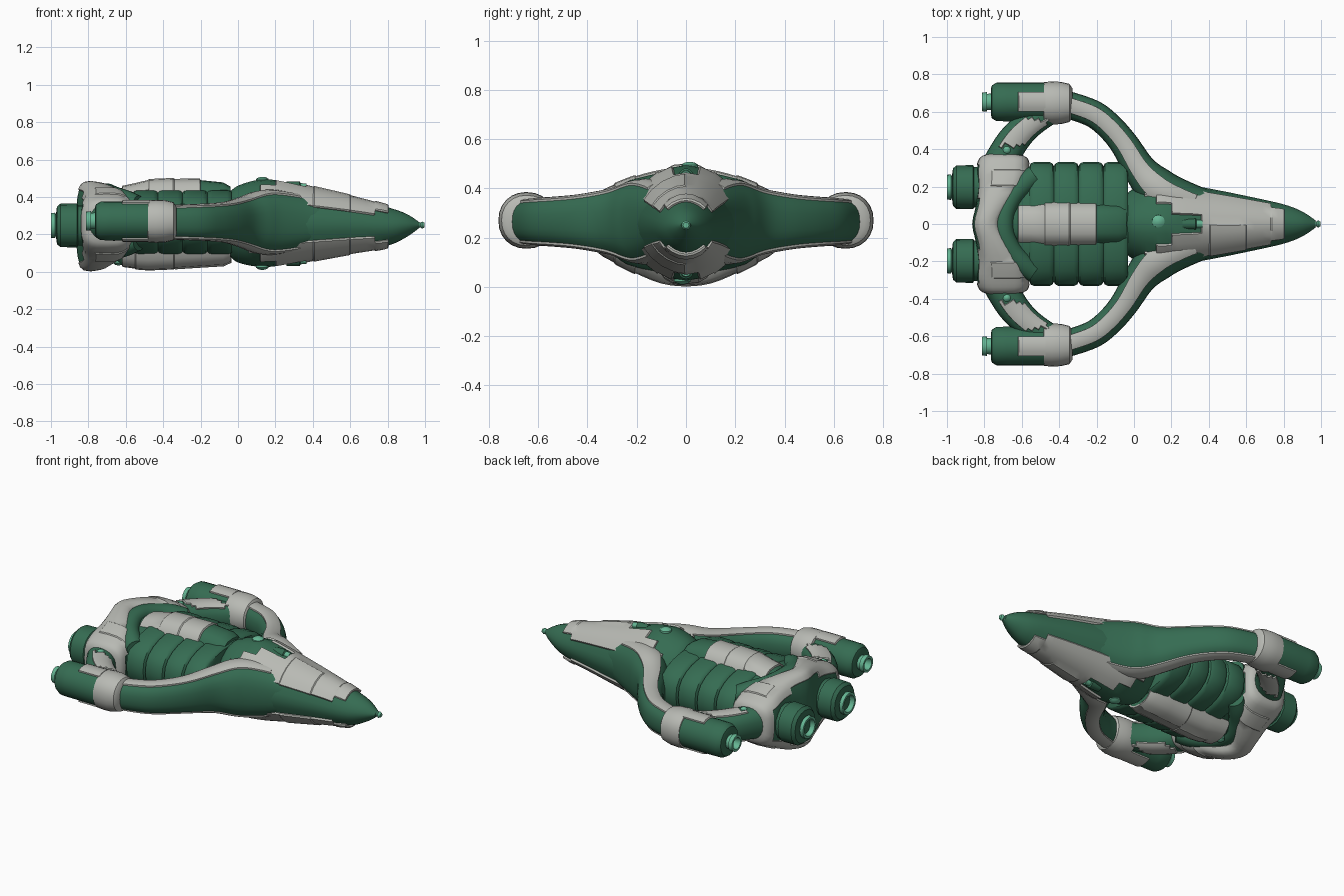
import bpy, bmesh, math
from mathutils import Vector

if "Cube" in bpy.data.objects:
    bpy.data.objects.remove(bpy.data.objects["Cube"])


def material(name, rgb):
    m = bpy.data.materials.new(name)
    m.diffuse_color = (*rgb, 1)
    m.use_nodes = True
    m.node_tree.nodes["Principled BSDF"].inputs["Base Color"].default_value = m.diffuse_color
    return m


MATS = [material("hull_green", (0.036, 0.150, 0.085)),
        material("armour_grey", (0.48, 0.49, 0.455)),
        material("glow_green", (0.13, 0.46, 0.29))]
GREEN, GREY, GLOW = 0, 1, 2
ZC = 0.265


def smooth_path(pts, k):
    """Catmull-Rom interpolation of tuples, k steps per span."""
    out = []
    for i in range(len(pts) - 1):
        a, b = pts[max(i - 1, 0)], pts[i]
        c, d = pts[i + 1], pts[min(i + 2, len(pts) - 1)]
        for j in range(k):
            t = j / k
            out.append(tuple(0.5 * (2 * q + (r - p) * t + (2 * p - 5 * q + 4 * r - s) * t * t
                                    + (3 * q - p - 3 * r + s) * t ** 3)
                             for p, q, r, s in zip(a, b, c, d)))
    return out + [pts[-1]]


def section(c, u, hw, hh, p=1.0, n=24):
    """Superellipse ring around c, spanned by horizontal u and z."""
    def f(v):
        return math.copysign(abs(v) ** p, v) if abs(v) > 1e-6 else 0
    pts = []
    for i in range(n):
        a = 2 * math.pi * i / n
        pts.append(Vector(c) + Vector(u) * hw * f(math.cos(a)) + Vector((0, 0, hh * f(math.sin(a)))))
    return pts


def loft(name, rings, rule=GREEN, raise_by=0.0, panels=(), angle=35):
    """Skin the rings; rule(centre, normal, row) picks colours, grey is raised as plating."""
    bm = bmesh.new()
    vs = [[bm.verts.new(p) for p in r] for r in rings]
    n = len(vs[0])
    rows = {}
    for a, b in zip(vs, vs[1:]):
        for i in range(n):
            rows[bm.faces.new((a[i], a[(i + 1) % n], b[(i + 1) % n], b[i]))] = i
    for cap in (vs[0], vs[-1]):
        rows[bm.faces.new(cap)] = -1
    bmesh.ops.recalc_face_normals(bm, faces=bm.faces)
    bm.normal_update()
    for f, i in rows.items():
        f.material_index = rule(f.calc_center_median(), f.normal, i) if callable(rule) else rule
    if raise_by:
        grey = [f for f in bm.faces if f.material_index == GREY]
        bmesh.ops.inset_region(bm, faces=grey, thickness=0.004, depth=raise_by)
        for test in panels:
            sel = [f for f in bm.faces if f.material_index == GREY and test(f.calc_center_median())]
            if sel:
                bmesh.ops.inset_region(bm, faces=sel, thickness=0.006, depth=0.005)
    me = bpy.data.meshes.new(name)
    bm.to_mesh(me)
    bm.free()
    for m in MATS:
        me.materials.append(m)
    ob = bpy.data.objects.new(name, me)
    bpy.context.collection.objects.link(ob)
    bpy.ops.object.select_all(action='DESELECT')
    ob.select_set(True)
    bpy.context.view_layer.objects.active = ob
    bpy.ops.object.shade_smooth_by_angle(angle=math.radians(angle))
    return ob


def lathe(name, y, z, prof, rule=GREEN, raise_by=0.0, n=24, p=1.0):
    return loft(name, [section((x, y, z), (0, 1, 0), r, r, p, n) for x, r in prof], rule, raise_by)


def dome(name, x, y, z, d, k=1.0):
    """Small light dome facing up (d=1) or down (d=-1)."""
    prof = ((-.03, .036), (.004, .034), (.012, .022), (.016, .006))
    loft(name, [[Vector((x + k * r * math.cos(a * math.pi / 6), y + k * r * math.sin(a * math.pi / 6),
                         z + d * h)) for a in range(12)] for h, r in prof], GLOW)


def path_rings(path, make):
    """Call make(point, path direction) along a path."""
    rings = []
    for i, q in enumerate(path):
        a, b = path[max(i - 1, 0)], path[min(i + 1, len(path) - 1)]
        d = Vector((b[0] - a[0], b[1] - a[1], 0)).normalized()
        rings.append(make(q, d))
    return rings


def sweep(name, pts, s, rule):
    """Arm swept through (x, y, half width, half height), mirrored by s."""
    loft(name, path_rings(smooth_path(pts, 5), lambda q, d: section(
        (q[0], q[1] * s, ZC), (d.y, -d.x * s, 0), q[2], q[3], 0.85)), rule, 0.008)


def flat_rings(stations, p, k=0):
    """Rings along x from (x, half width, top z, bottom z)."""
    st = smooth_path(stations, k) if k else stations
    return [section((x, 0, (t + b) / 2), (0, 1, 0), w, (t - b) / 2, p) for x, w, t, b in st]


# Nose hull with armour plating above and below and a green spine notch
hull = [(-0.04, .16, .43, .08), (0.0, .19, .46, .05), (0.1, .225, .49, .028), (0.2, .225, .49, .03),
        (0.4, .19, .445, .068), (0.6, .15, .398, .105), (0.8, .105, .345, .14),
        (0.9, .066, .31, .185), (0.97, .02, .265, .235)]


def hull_rule(c, n, i):
    m = min(abs(i - 5.5), abs(i - 17.5))        # rows away from the centre line, 0.5 to 5.5
    if i < 0 or c.x > 0.81 or c.x < 0.05 or m > (2.6 if c.x > 0.72 else 3.6):
        return GREEN
    if c.x < 0.36 and m < (3 if c.x < 0.12 else 2 if c.x < 0.2 else 1):
        return GREEN
    return GREY


loft("nose_hull", flat_rings(hull, 1.1, 5), hull_rule, 0.011,
     [lambda c: 0.4 < c.x < 0.6 and c.y < -0.01, lambda c: 0.72 < c.x < 0.82])
lathe("nose_tip", 0, 0.25, [(0.955, .02), (0.975, .013), (0.985, .019), (0.998, .012)], GLOW, n=12)

# Light domes and sensors on the spine, top and bottom
for tag, z, zs, d in (("top", .492, .452, 1), ("bottom", .026, .062, -1)):
    dome("spine_dome_" + tag, 0.13, 0.015 * d, z, d)
    lathe("spine_sensor_" + tag, 0, zs, [(0.26, .03), (0.33, .03), (0.335, .022), (0.365, .02)],
          lambda c, n, i: GLOW if c.x > 0.345 else GREEN, n=12)
dome("belly_light", -0.64, 0, 0.05, -1, 0.8)

# Ribbed core barrel
ribs = []
for i in range(4):
    x0 = -0.56 + i * 0.132
    for t, k in ((0, .93), (.06, .975), (.2, 1), (.8, 1), (.94, .975), (1, .93)):
        ribs.append((x0 + t * 0.132, .332 * k, ZC + .175 * k, ZC - .175 * k))
loft("core_barrel", flat_rings([(-0.66, .3, ZC + .15, ZC - .15)] + ribs, 0.8))

# Central spine tube with grey panels and an open front socket
tube = [(-0.67, .09, .42, .08), (-0.62, .12, .45, .035), (-0.55, .122, .465, .026), (-0.48, .125, .482, .02),
        (-0.34, .125, .488, .026), (-0.2, .125, .49, .035), (-0.08, .125, .478, .042),
        (-0.04, .115, .455, .06), (-0.04, .085, .44, .1), (-0.13, .08, .43, .11)]


def tube_rule(c, n, i):
    if c.z < 0.13:
        return GREY if -0.62 < c.x < -0.045 and n.z < 0 else GREEN
    if c.z > 0.40 and -0.62 < c.x < -0.2 and (c.x > -0.48 or abs(c.y) < 0.095):
        return GREY
    return GREEN


loft("spine_tube", flat_rings(tube, 0.7), tube_rule, 0.009,
     [lambda c: c.z > .3 and -.48 < c.x < -.34, lambda c: c.z < .3 and c.x > -.34 and c.y > 0,
      lambda c: c.z < .3 and -.55 < c.x < -.34 and c.y < 0])

# Rear collar block, lofted across y (y, rear x, front x, top z, bottom z)
half = [(.368, -.78, -.63, .35, .18), (.35, -.82, -.575, .38, .14), (.29, -.84, -.565, .41, .105),
        (.2, -.835, -.59, .445, .06), (.1, -.845, -.66, .47, .02), (0, -.865, -.71, .48, .008)]
full = half + [(-y, a, b, t, l) for y, a, b, t, l in half[-2::-1]]


def collar_rule(c, n, i):
    r = min(i, 23 - i)                          # 0 faces forward, 11 faces back
    if i < 0:
        return GREY
    if abs(c.y) < 0.12:
        return GREY if 3 <= r <= 8 else GREEN
    return GREY if 1 <= r <= 9 or abs(c.y) > 0.32 else GREEN


loft("rear_collar", [section(((a + b) / 2, y, (t + l) / 2), (1, 0, 0), (b - a) / 2, (t - l) / 2, 0.6)
                     for y, a, b, t, l in smooth_path(full, 3)], collar_rule, 0.006,
     [lambda c: .2 < abs(c.y) < .3 and c.x > -.78])

# Green arches wrapping the back of the core, above and below
side_pts = [(-.53, .26, -.01), (-.585, .22, .015), (-.65, .15, .035), (-.69, .07, .05)]
arch = smooth_path(side_pts + [(-.7, 0, .055)] + [(x, -y, h) for x, y, h in side_pts[::-1]], 4)
for tag, z0, d in (("top", .37, 1), ("bottom", .15, -1)):
    loft("core_arch_" + tag, path_rings(arch, lambda q, t: section(
        (q[0], q[1], z0 + d * q[2]), (t.y, -t.x, 0), .055, .048, 1, 16)))

STRIP = (4, 5, 6, 7, 16, 17, 18, 19)            # upper and lower strip rows on the arms
for s, side in ((1, "left"), (-1, "right")):
    # Front arm flowing out of the nose, with grey strips
    sweep("front_arm_" + side,
          [(.5, .06, .09, .1), (.35, .09, .105, .14), (.2, .15, .11, .165), (.11, .205, .11, .16),
           (.03, .295, .088, .13), (-.05, .425, .076, .105), (-.13, .52, .073, .095),
           (-.22, .59, .073, .09), (-.36, .64, .072, .085)], s,
          lambda c, n, i: GREY if i in STRIP and c.x < 0.33 and abs(c.y) > 0.11 else GREEN)
    # Rear arm from pod to collar
    sweep("rear_arm_" + side,
          [(-.38, .625, .06, .075), (-.47, .59, .07, .08), (-.57, .525, .078, .085),
           (-.65, .44, .085, .09), (-.72, .32, .09, .1)], s,
          lambda c, n, i: GREY if i in STRIP + (8, 15) and .42 < abs(c.y) < .56 and c.x < -.46 else GREEN)
    # Outer pod with saddle plates, grey clamp and nozzle
    y = 0.653 * s
    lathe("pod_" + side, y, 0.272,
          [(-.765, .07), (-.76, .088), (-.735, .103), (-.68, .104), (-.62, .104), (-.47, .104), (-.36, .09)],
          lambda c, n, i: GREY if abs(n.z) > 0.85 and -.62 < c.x < -.47 else GREEN, 0.009)
    lathe("pod_clamp_" + side, y - .006 * s, 0.27,
          [(-.485, .1), (-.48, .112), (-.44, .115), (-.39, .113), (-.345, .102), (-.33, .08)], GREY, p=0.93)
    lathe("pod_nozzle_" + side, y, 0.272,
          [(-.75, .045), (-.785, .043), (-.787, .052), (-.812, .05), (-.812, .036), (-.77, .03)], GLOW, n=16)
    # Main engine and hollow nozzle
    y = 0.197 * s
    lathe("main_engine_" + side, y, 0.248,
          [(-.972, .07), (-.968, .1), (-.95, .116), (-.86, .118), (-.855, .108), (-.8, .108)], n=16, p=0.92)
    lathe("main_nozzle_" + side, y, 0.248,
          [(-.95, .06), (-.975, .06), (-.978, .068), (-1.0, .066), (-1.0, .052), (-.955, .042)], GLOW)
    # Small light on the rear arm
    dome("arm_light_" + side, -.68, .395 * s, .353, 1, 0.6)
